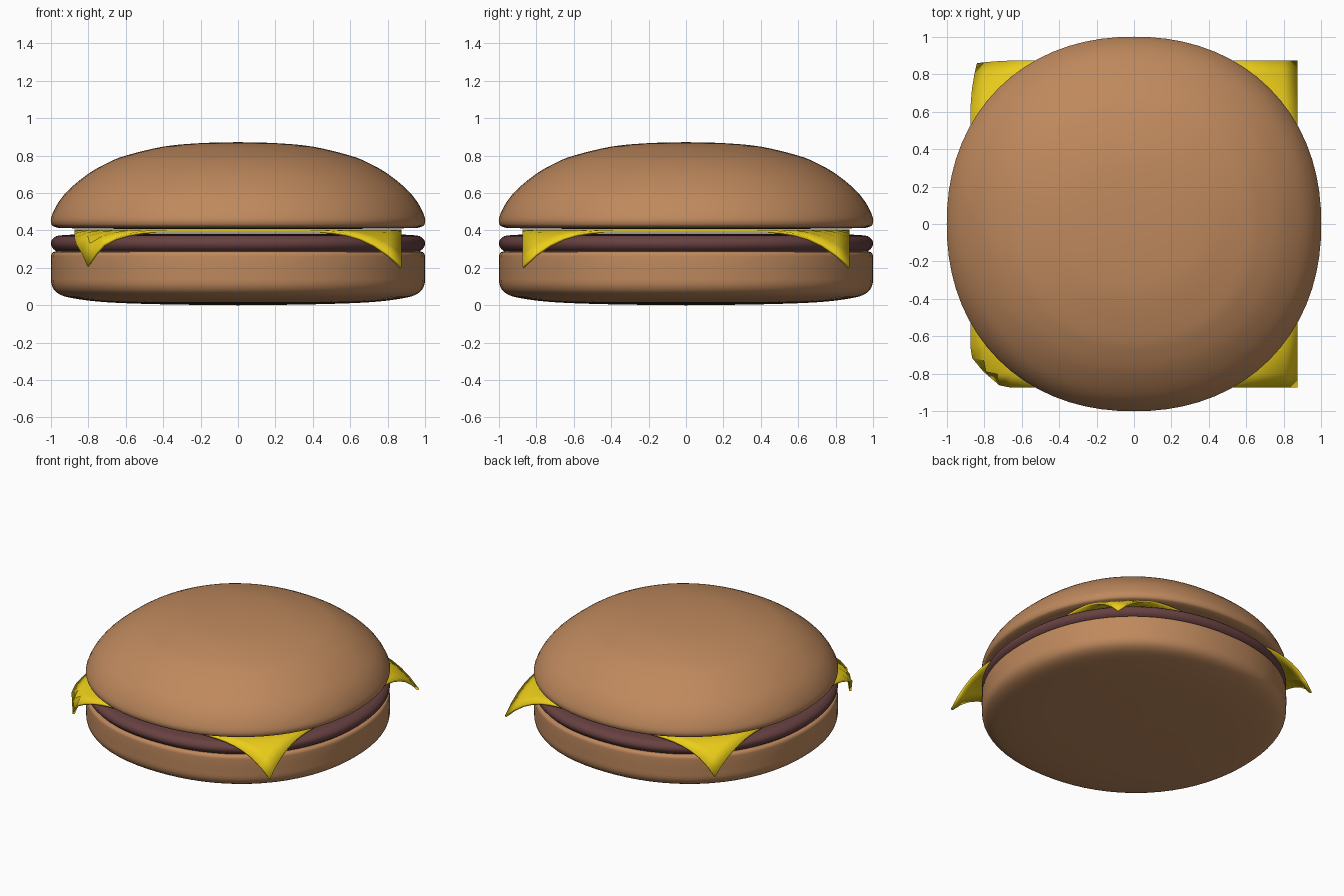
import bpy, bmesh, math
from mathutils import Vector

if "Cube" in bpy.data.objects:
    bpy.data.objects.remove(bpy.data.objects["Cube"])

SEGMENTS = 72
POWER = 2.15  # slightly squared round outline


def material(name, color):
    mat = bpy.data.materials.new(name)
    mat.diffuse_color = (*color, 1)
    mat.use_nodes = True
    mat.node_tree.nodes["Principled BSDF"].inputs["Base Color"].default_value = mat.diffuse_color
    return mat


def finish(bm, name, mat, angle):
    bmesh.ops.recalc_face_normals(bm, faces=bm.faces)
    mesh = bpy.data.meshes.new(name)
    bm.to_mesh(mesh)
    bm.free()
    obj = bpy.data.objects.new(name, mesh)
    bpy.context.collection.objects.link(obj)
    mesh.materials.append(mat)
    bpy.ops.object.select_all(action='DESELECT')
    obj.select_set(True)
    bpy.context.view_layer.objects.active = obj
    bpy.ops.object.shade_smooth_by_angle(angle=math.radians(angle))
    return obj


def outline(a):
    c, s = math.cos(a), math.sin(a)
    k = (abs(c) ** POWER + abs(s) ** POWER) ** (-1 / POWER)
    return c * k, s * k


def smooth_profile(pts, steps=4):
    # Catmull-Rom curve through the profile points
    p = [Vector(q) for q in pts]
    p = [p[0]] + p + [p[-1]]
    out = []
    for i in range(1, len(p) - 2):
        a, b, c, d = p[i - 1:i + 3]
        for j in range(steps):
            t = j / steps
            out.append(0.5 * (2 * b + (c - a) * t + (2 * a - 5 * b + 4 * c - d) * t * t
                              + (3 * b - a - 3 * c + d) * t ** 3))
    return out + [p[-1]]


def round_slab(name, mat, profile):
    # Profile runs from bottom centre to top centre
    bm = bmesh.new()
    pts = smooth_profile(profile)
    dirs = [outline(2 * math.pi * i / SEGMENTS) for i in range(SEGMENTS)]
    bottom = bm.verts.new((0, 0, pts[0].y))
    top = bm.verts.new((0, 0, pts[-1].y))
    rings = [[bm.verts.new((p.x * x, p.x * y, p.y)) for x, y in dirs] for p in pts[1:-1]]
    for i in range(SEGMENTS):
        j = (i + 1) % SEGMENTS
        bm.faces.new((bottom, rings[0][j], rings[0][i]))
        bm.faces.new((top, rings[-1][i], rings[-1][j]))
        for r, s in zip(rings, rings[1:]):
            bm.faces.new((r[i], r[j], s[j], s[i]))
    return finish(bm, name, mat, 60)


bun = material("bun", (0.52, 0.25, 0.11))
meat = material("meat", (0.14, 0.053, 0.053))
yellow = material("cheese", (0.83, 0.61, 0.01))

# Bottom bun
round_slab("bottom_bun", bun, [
    (0, 0), (0.4, 0.005), (0.7, 0.016), (0.88, 0.037), (0.96, 0.062), (0.995, 0.105),
    (1, 0.17), (1, 0.25), (0.995, 0.277), (0.975, 0.287), (0.9, 0.29), (0.4, 0.29), (0, 0.29)])

# Patty
round_slab("patty", meat, [
    (0, 0.287), (0.5, 0.287), (0.92, 0.287), (0.975, 0.292), (1, 0.325),
    (0.985, 0.36), (0.92, 0.376), (0.6, 0.383), (0, 0.385)])

# Top bun
round_slab("top_bun", bun, [
    (0, 0.408), (0.5, 0.408), (0.9, 0.412), (0.975, 0.418), (0.998, 0.435), (0.997, 0.475),
    (0.96, 0.55), (0.9, 0.622), (0.8, 0.703), (0.7, 0.76), (0.6, 0.8), (0.4, 0.848),
    (0.2, 0.867), (0, 0.872)])

# Cheese slice: square sheet with drooping corners
bm = bmesh.new()
bmesh.ops.create_grid(bm, x_segments=24, y_segments=24, size=0.875)
for v in bm.verts:
    x, y = v.co.x, v.co.y
    r = math.hypot(x, y)
    v.co.z = 0.404 - 0.195 * (max(0, r - 0.95) / 0.287) ** 2.2
    # front left tip tucks under
    t = min(1, max(0, (-x - y - 1.58) / 0.17))
    v.co.x += 0.07 * t
    v.co.y += 0.085 * t
    # back left tip pulls in a little
    t = max(0, (y - x - 1.45) / 0.3)
    v.co.x += 0.035 * t * t
    v.co.y -= 0.015 * t * t
cheese = finish(bm, "cheese_slice", yellow, 20)
solid = cheese.modifiers.new("thickness", 'SOLIDIFY')
solid.thickness = 0.015
solid.offset = -1
